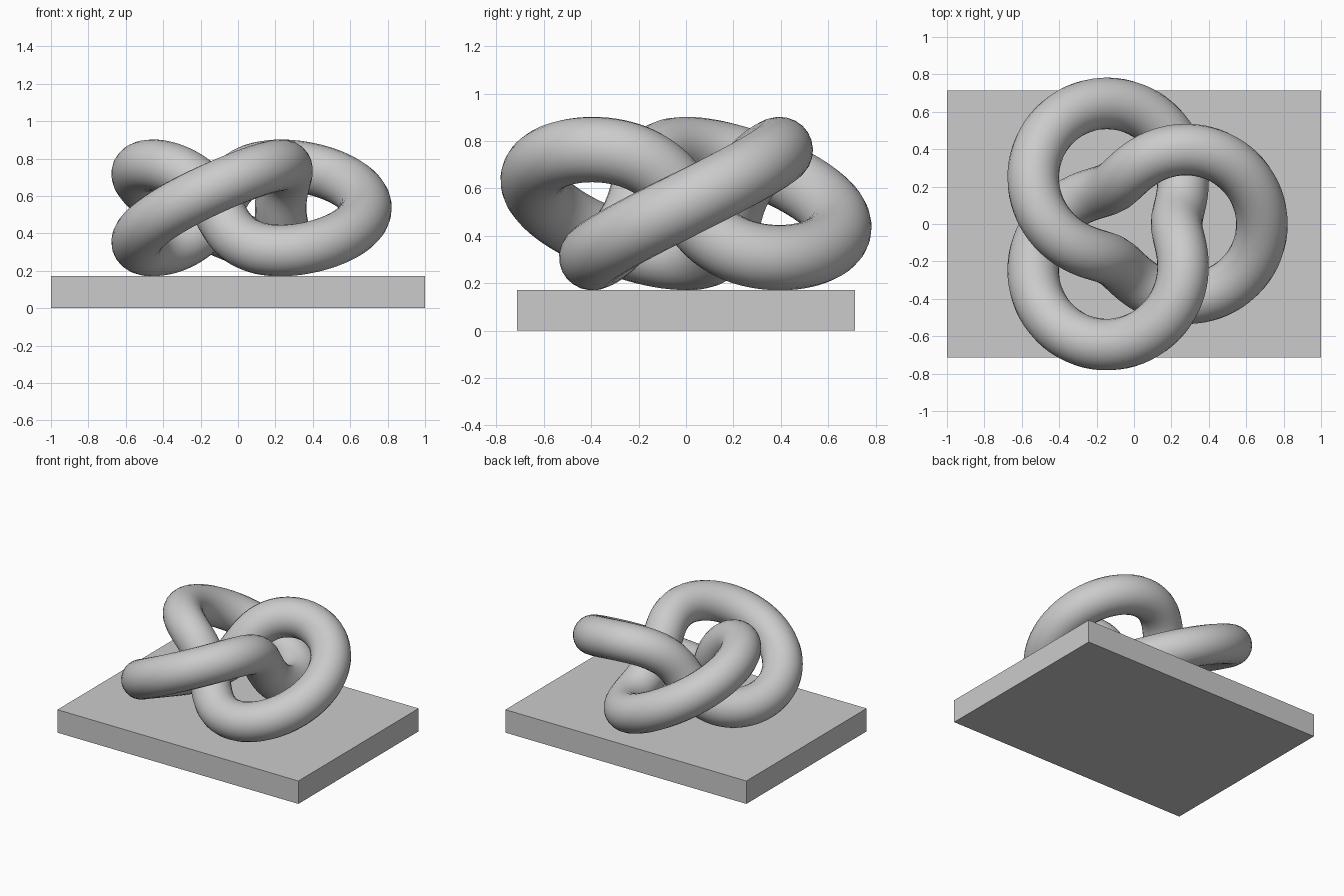
import bpy
from math import sin, cos, pi

cube = bpy.data.objects.get("Cube")
if cube:
    bpy.data.objects.remove(cube, do_unlink=True)


def make_material(name, colour):
    mat = bpy.data.materials.new(name)
    mat.use_nodes = True
    mat.diffuse_color = colour
    mat.node_tree.nodes["Principled BSDF"].inputs["Base Color"].default_value = colour
    return mat


grey = make_material("plain grey", (0.6, 0.6, 0.6, 1))

# Rectangular base slab
BASE_HEIGHT = 0.172
bpy.ops.mesh.primitive_cube_add(size=1, location=(0, 0, BASE_HEIGHT / 2))
base = bpy.context.object
base.name = "base_slab"
base.scale = (2, 1.425, BASE_HEIGHT)
bpy.ops.object.transform_apply(location=False, rotation=False, scale=True)
base.data.materials.append(grey)

# Trefoil knot: a closed path winding around a ring, swept with a round tube
SCALE, TUBE, CENTRE_Z, STEPS = 0.228, 0.138, 0.536, 240
path = bpy.data.curves.new("knot_path", "CURVE")
path.dimensions = "3D"
path.bevel_depth = TUBE
path.bevel_resolution = 10
spline = path.splines.new("POLY")
spline.points.add(STEPS - 1)
spline.use_cyclic_u = True
for i, point in enumerate(spline.points):
    t = 2 * pi * i / STEPS
    radius = SCALE * (2 + cos(3 * t))
    point.co = (radius * cos(2 * t), radius * sin(2 * t),
                CENTRE_Z + SCALE * sin(3 * t), 1)

knot = bpy.data.objects.new("trefoil_knot", path)
bpy.context.collection.objects.link(knot)
bpy.ops.object.select_all(action="DESELECT")
knot.select_set(True)
bpy.context.view_layer.objects.active = knot
bpy.ops.object.convert(target="MESH")
knot = bpy.context.object
knot.name = "trefoil_knot"
knot.data.materials.clear()
knot.data.materials.append(grey)
bpy.ops.object.shade_smooth()
